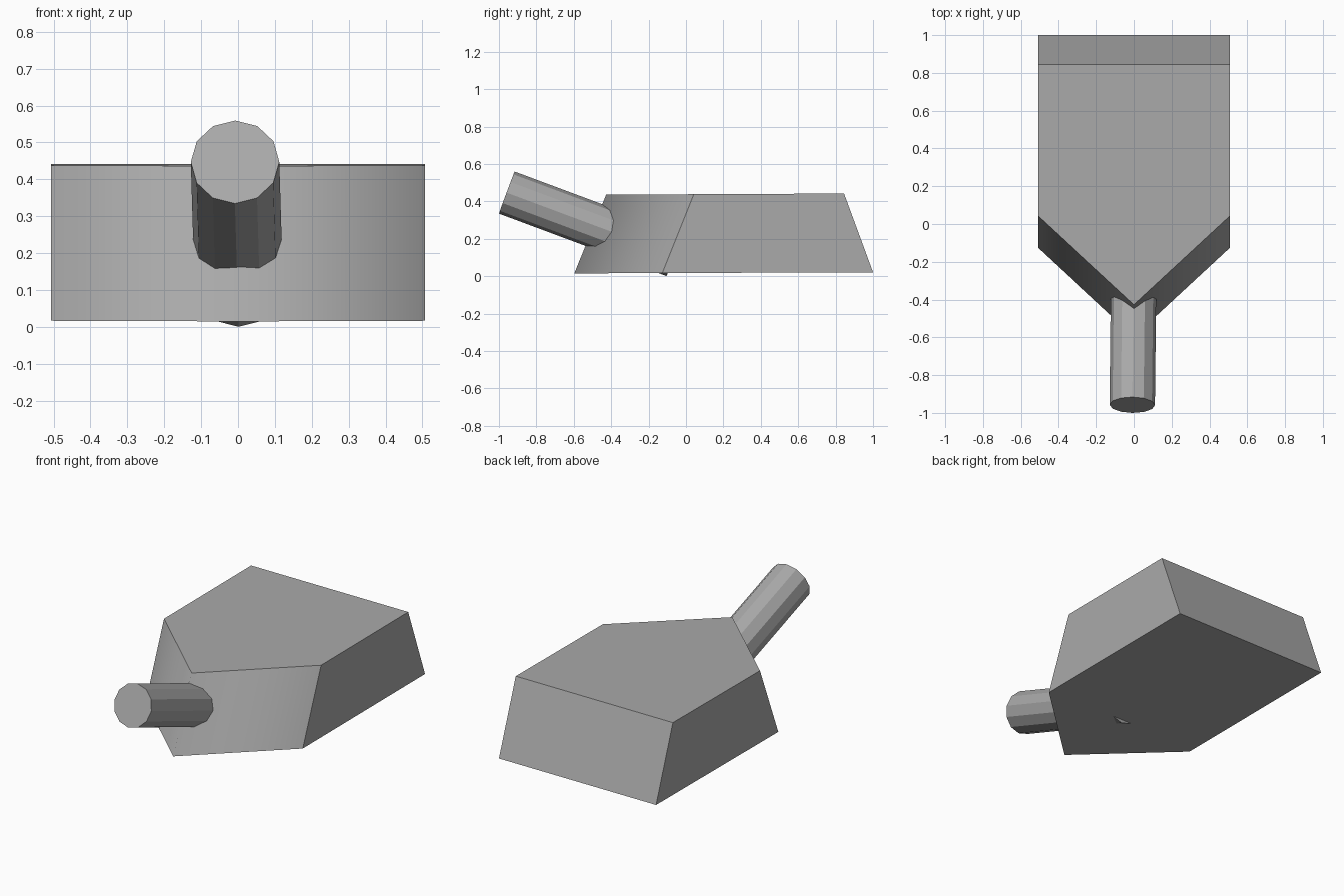
import bpy, bmesh
from mathutils import Vector

if "Cube" in bpy.data.objects:
    bpy.data.objects.remove(bpy.data.objects["Cube"])

grey = bpy.data.materials.new("plain grey")
grey.diffuse_color = (0.4, 0.4, 0.4, 1)
grey.use_nodes = True
grey.node_tree.nodes["Principled BSDF"].inputs["Base Color"].default_value = grey.diffuse_color


def make_object(name, bm):
    bmesh.ops.recalc_face_normals(bm, faces=bm.faces)
    mesh = bpy.data.meshes.new(name)
    bm.to_mesh(mesh)
    bm.free()
    mesh.materials.append(grey)
    obj = bpy.data.objects.new(name, mesh)
    bpy.context.collection.objects.link(obj)
    return obj


# Wedge body: five-sided outline, smaller at the top, with a pointed front
def outline(half, back, side, tip, z_back, z_tip):
    slope = (z_back - z_tip) / (back - tip)
    points = [(half, back), (half, side), (0, tip), (-half, side), (-half, back)]
    return [(x, y, z_tip + slope * (y - tip)) for x, y in points]


bm = bmesh.new()
low = [bm.verts.new(p) for p in outline(0.507, 1.0, -0.127, -0.597, 0.021, 0.015)]
high = [bm.verts.new(p) for p in outline(0.507, 0.845, 0.042, -0.427, 0.442, 0.436)]
bm.faces.new(low)
bm.faces.new(high)
for i in range(5):
    j = (i + 1) % 5
    bm.faces.new((low[i], low[j], high[j], high[i]))
# Only the front ridge is shaded softly; every other edge stays crisp
for f in bm.faces:
    f.smooth = True
for e in bm.edges:
    e.smooth = set(e.verts) == {low[2], high[2]}
make_object("wedge_body", bm)

# Twelve-sided barrel, tilted upward and running down through the body
front = Vector((-0.008, -0.958, 0.447))
rear = Vector((0.002, -0.062, 0.113))
axis = front - rear
bm = bmesh.new()
bmesh.ops.create_cone(bm, cap_ends=True, segments=12, radius1=0.12,
                      radius2=0.12, depth=axis.length)
barrel = make_object("barrel", bm)
barrel.location = (front + rear) / 2
barrel.rotation_euler = axis.to_track_quat('Z', 'Y').to_euler()
